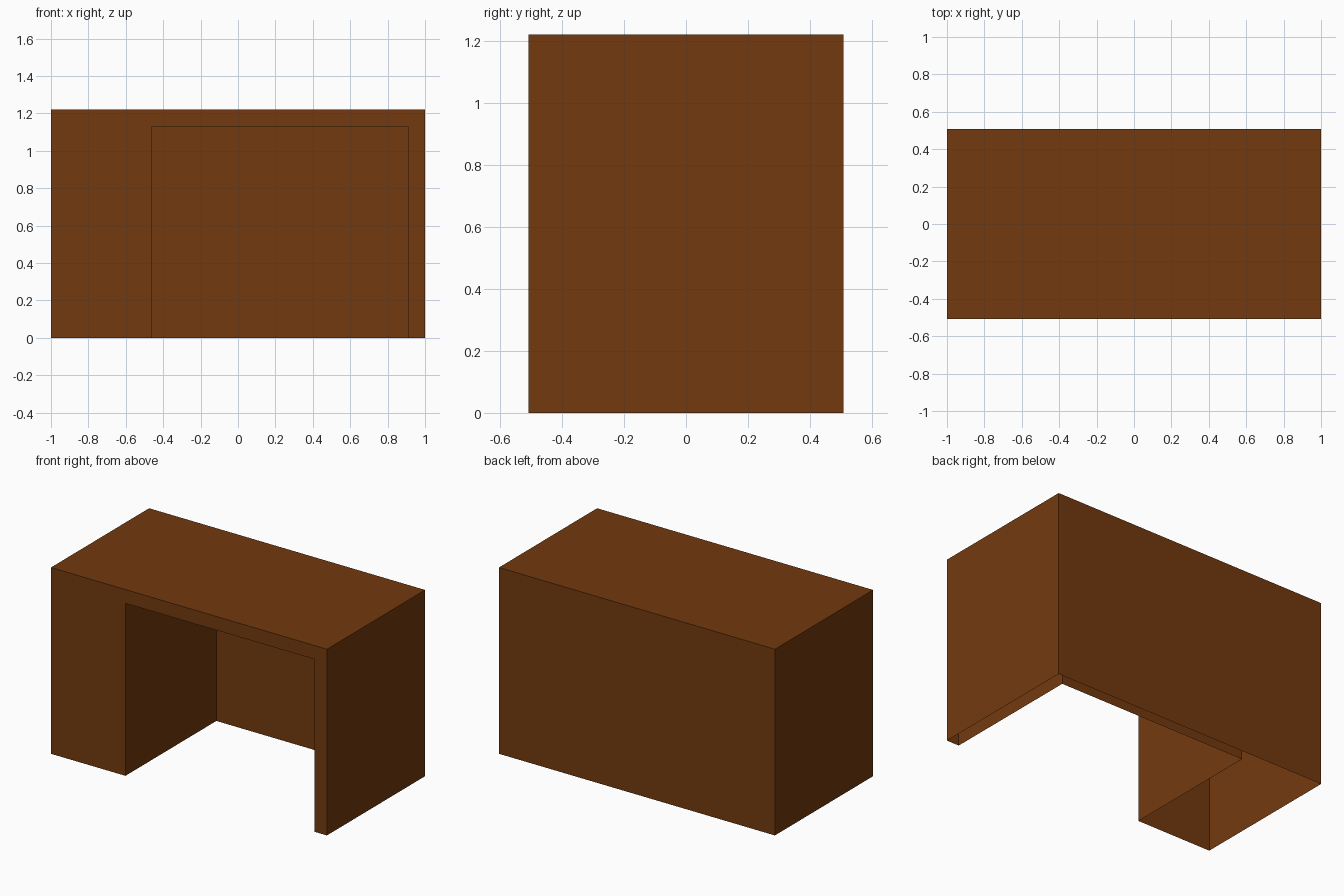
import bpy
import bmesh

if "Cube" in bpy.data.objects:
    bpy.data.objects.remove(bpy.data.objects["Cube"])

# Main dimensions
W, D, H = 1.0, 0.508, 1.22            # half width, half depth, height
LEFT, RIGHT, TOP = -0.46, 0.91, 1.13  # knee-hole opening
RECESS = 0.433                        # y of the knee-hole back wall

wood = bpy.data.materials.new("brown wood")
wood.diffuse_color = (0.171, 0.042, 0.0045, 1)
wood.use_nodes = True
wood.node_tree.nodes["Principled BSDF"].inputs["Base Color"].default_value = wood.diffuse_color

bm = bmesh.new()


def arch(x0, x1, z, y):
    """Four corners of an upside-down U at depth y, open at the floor."""
    return [bm.verts.new(p) for p in ((x0, y, 0), (x0, y, z), (x1, y, z), (x1, y, 0))]


def skin(a, b):
    """Left wall, top and right wall between two arches."""
    for i in range(3):
        bm.faces.new((a[i], a[i + 1], b[i + 1], b[i]))


outer_front, outer_back = arch(-W, W, H, -D), arch(-W, W, H, D)
inner_front, inner_back = arch(LEFT, RIGHT, TOP, -D), arch(LEFT, RIGHT, TOP, RECESS)

# Outer casing, and the knee-hole lining; the underside of the walls is open
skin(outer_front, outer_back)
bm.faces.new(outer_back)
skin(inner_front[::-1], inner_back[::-1])
bm.faces.new(inner_back[::-1])

# Front frame around the opening joins the two skins
bm.faces.new(outer_front + inner_front[::-1])

bmesh.ops.recalc_face_normals(bm, faces=bm.faces)
# The top panel must face up
bm.faces.ensure_lookup_table()
if bm.faces[1].normal.z < 0:
    bmesh.ops.reverse_faces(bm, faces=bm.faces)

mesh = bpy.data.meshes.new("desk_shell")
bm.to_mesh(mesh)
bm.free()
mesh.materials.append(wood)
desk = bpy.data.objects.new("desk_shell", mesh)
bpy.context.collection.objects.link(desk)
